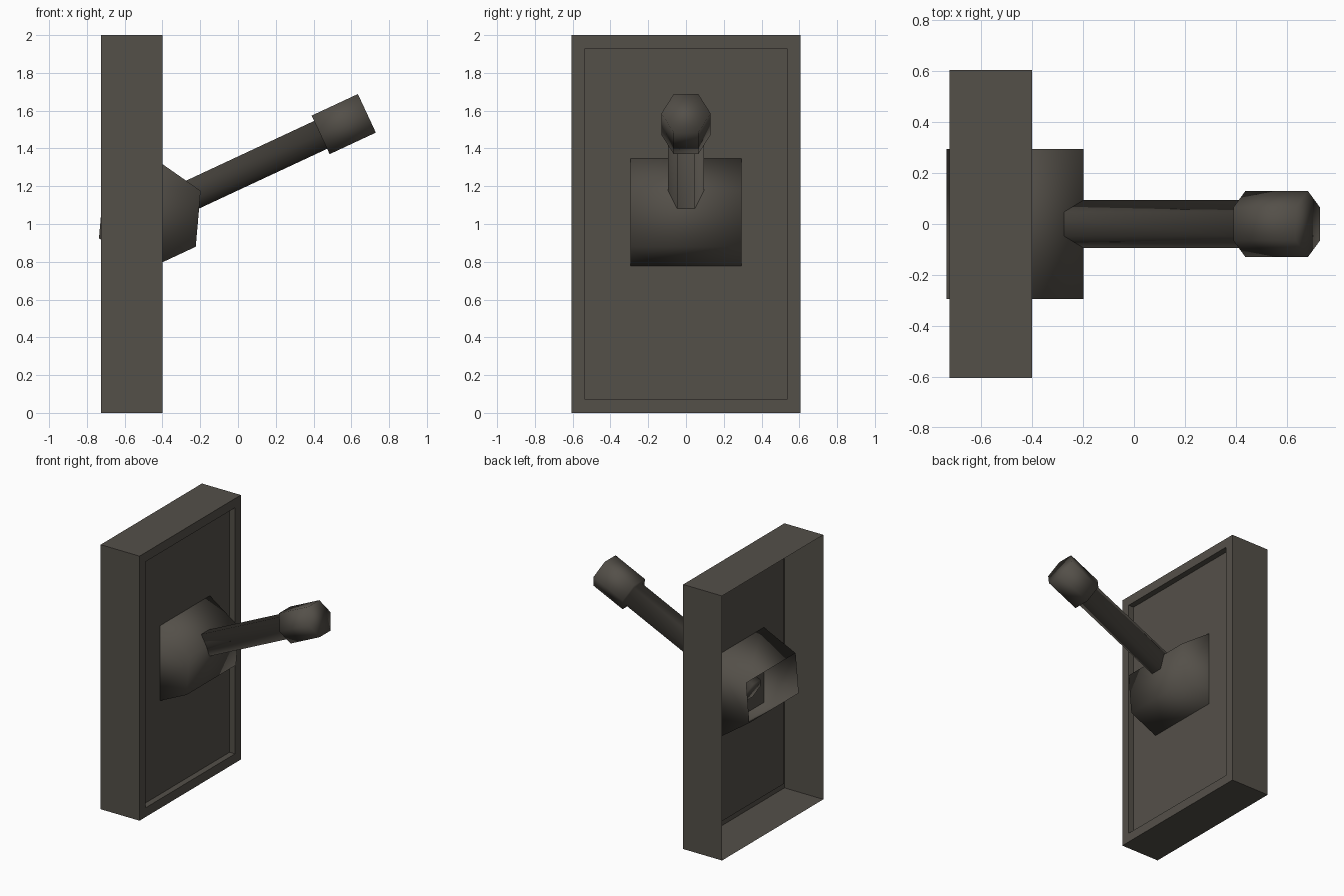
import bpy, bmesh, math
from mathutils import Vector

if "Cube" in bpy.data.objects:
    bpy.data.objects.remove(bpy.data.objects["Cube"])

mat = bpy.data.materials.new("dark_brown_grey")
mat.diffuse_color = (0.088, 0.079, 0.066, 1.0)
mat.use_nodes = True
mat.node_tree.nodes["Principled BSDF"].inputs["Base Color"].default_value = mat.diffuse_color

PIVOT = Vector((-0.467, 0, 1.05))
TILT = math.radians(25)


def loft(name, rings, cap_start=True, smooth=False, drop=None):
    """Skin a list of point rings, cap the ends, optionally drop some faces."""
    bm = bmesh.new()
    loops = [[bm.verts.new(p) for p in ring] for ring in rings]
    n = len(rings[0])
    for a, b in zip(loops, loops[1:]):
        for i in range(n):
            j = (i + 1) % n
            bm.faces.new((a[i], a[j], b[j], b[i]))
    bm.faces.new(loops[-1])
    if cap_start:
        bm.faces.new(loops[0][::-1])
        bmesh.ops.recalc_face_normals(bm, faces=bm.faces)
    bm.normal_update()
    if drop:
        gone = [f for f in bm.faces if drop(f)]
        bmesh.ops.delete(bm, geom=gone, context='FACES')
    for f in bm.faces:
        f.smooth = smooth
    me = bpy.data.meshes.new(name)
    bm.to_mesh(me)
    bm.free()
    me.materials.append(mat)
    ob = bpy.data.objects.new(name, me)
    bpy.context.collection.objects.link(ob)
    return ob


def rect(x, inset):
    y, z0, z1 = 0.605 - inset, inset, 2 - inset
    return [(x, -y, z0), (x, y, z0), (x, y, z1), (x, -y, z1)]


# wall plate: shell open at the back, with a recessed front panel
loft("wall_plate",
     [rect(-0.725, 0), rect(-0.40, 0), rect(-0.40, 0.07), rect(-0.445, 0.07)],
     cap_start=False)


# pivot drum: six-sided cylinder lying along y, open at the rear
def drum_ring(y, r=0.297):
    angles = [TILT + math.radians(60 * i) for i in range(6)]
    return [(PIVOT.x + r * math.cos(a), y, PIVOT.z + r * math.sin(a)) for a in angles]


loft("pivot_drum", [drum_ring(-0.295), drum_ring(0.295)], smooth=True,
     drop=lambda f: f.normal.x < -0.9)

# lever: six-sided shaft with a thicker grip, tilted upwards
axis = Vector((math.cos(TILT), 0, math.sin(TILT)))
side = Vector((0, 1, 0))
up = axis.cross(side)


def lever_ring(s, r):
    angles = [math.radians(60 * i) for i in range(6)]
    return [PIVOT + axis * s + side * (r * math.cos(a)) + up * (r * math.sin(a))
            for a in angles]


loft("lever", [lever_ring(-0.10, 0.094), lever_ring(0.998, 0.094),
               lever_ring(0.998, 0.13), lever_ring(1.268, 0.13)], smooth=True)
